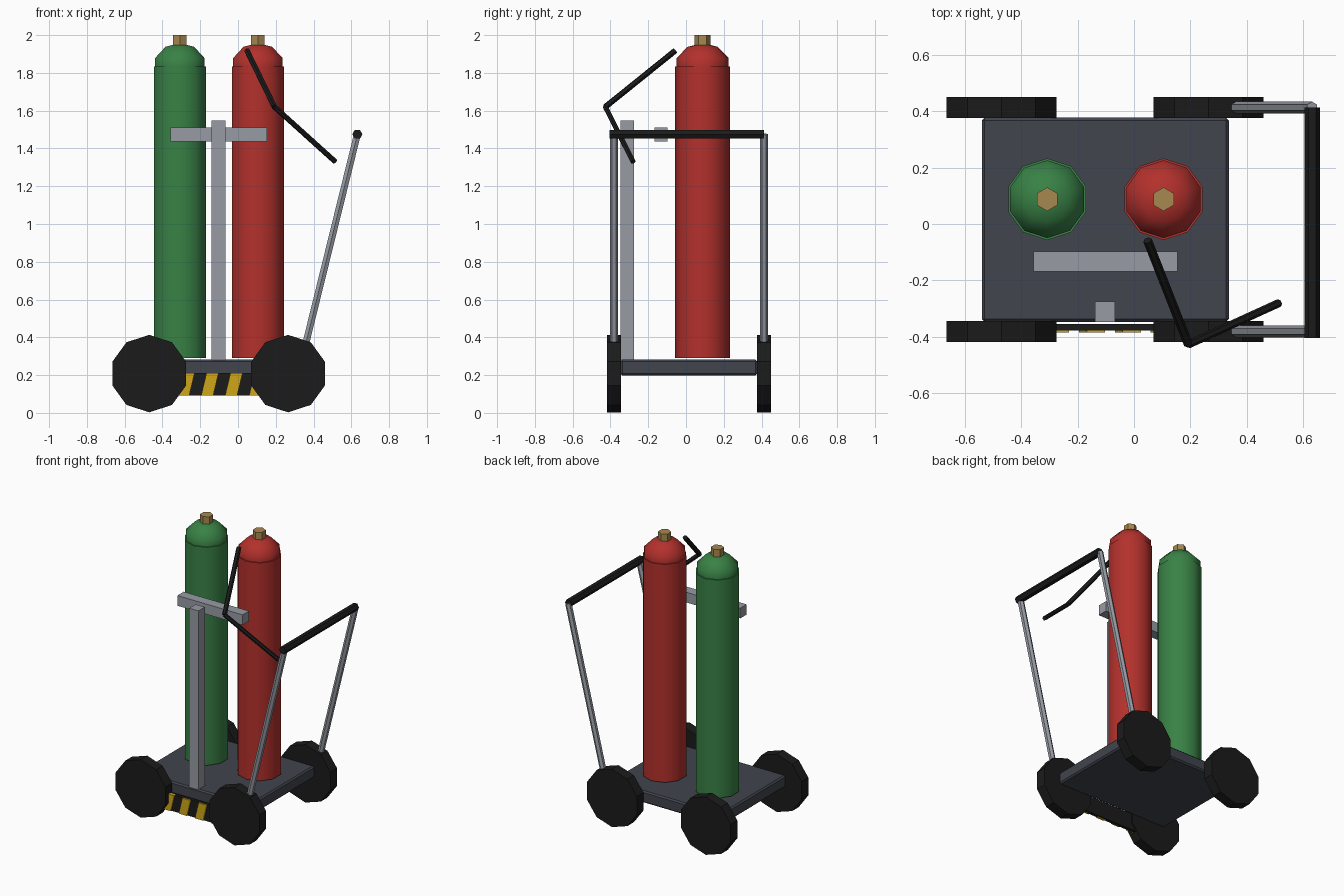
import bpy, bmesh, math
from mathutils import Vector, Matrix

if "Cube" in bpy.data.objects:
    bpy.data.objects.remove(bpy.data.objects["Cube"])


def material(name, rgb):
    m = bpy.data.materials.new(name)
    m.diffuse_color = (*rgb, 1)
    m.use_nodes = True
    m.node_tree.nodes["Principled BSDF"].inputs["Base Color"].default_value = m.diffuse_color
    return m


BLACK = material("rubber", (0.011, 0.011, 0.011))
DECK = material("dark_paint", (0.052, 0.058, 0.075))
STEEL = material("steel", (0.31, 0.33, 0.37))
GREEN = material("green_paint", (0.04, 0.22, 0.06))
RED = material("red_paint", (0.45, 0.03, 0.025))
BRASS = material("brass", (0.39, 0.25, 0.08))
YELLOW = material("yellow_paint", (0.62, 0.38, 0.01))


def finish(name, bm, mat, smooth=None):
    bmesh.ops.recalc_face_normals(bm, faces=bm.faces)
    me = bpy.data.meshes.new(name)
    bm.to_mesh(me)
    bm.free()
    ob = bpy.data.objects.new(name, me)
    bpy.context.collection.objects.link(ob)
    me.materials.append(mat)
    if smooth:
        me.shade_smooth()
        me.set_sharp_from_angle(angle=math.radians(smooth))
    return ob


def lathe(name, profile, sides, matrix, mat, start=90, smooth=None):
    """Revolve (radius, height) points about local z; ends are capped."""
    bm = bmesh.new()
    rings = []
    for r, z in profile:
        angles = [math.radians(start) + 2 * math.pi * i / sides for i in range(sides)]
        rings.append([bm.verts.new((r * math.cos(a), r * math.sin(a), z)) for a in angles])
    for a, b in zip(rings, rings[1:]):
        for i in range(sides):
            j = (i + 1) % sides
            bm.faces.new((a[i], a[j], b[j], b[i]))
    bm.faces.new(rings[0][::-1])
    bm.faces.new(rings[-1])
    bm.transform(matrix)
    return finish(name, bm, mat, smooth)


def rod(name, p, q, r, mat, sides=6, start=0, smooth=None):
    p, q = Vector(p), Vector(q)
    d = q - p
    m = Matrix.Translation(p) @ d.to_track_quat('Z', 'Y').to_matrix().to_4x4()
    return lathe(name, [(r, 0), (r, d.length)], sides, m, mat, start, smooth)


def box(name, lo, hi, mat, bevel=0, lean=0):
    """Box between two corners; lean shifts the top in x."""
    bm = bmesh.new()
    bmesh.ops.create_cube(bm, size=1)
    for v in bm.verts:
        top = v.co.z > 0
        v.co = [hi[k] if v.co[k] > 0 else lo[k] for k in range(3)]
        if top:
            v.co.x += lean
    if bevel:
        bmesh.ops.bevel(bm, geom=bm.edges[:], offset=bevel, segments=1, affect='EDGES')
    return finish(name, bm, mat)


# Deck, post and crossbar
box("deck", (-0.54, -0.347, 0.198), (0.337, 0.377, 0.282), DECK, bevel=0.01)
box("post", (-0.139, -0.347, 0.28), (-0.067, -0.275, 1.547), STEEL)
box("crossbar", (-0.357, -0.168, 1.438), (0.154, -0.097, 1.51), STEEL)

# Hazard bumper with slanted stripes
box("bumper", (-0.36, -0.377, 0.093), (0.16, -0.354, 0.21), BLACK)
for i in range(4):
    x = -0.322 + 0.127 * i
    box(f"bumper_stripe_{i + 1}", (x, -0.385, 0.093), (x + 0.064, -0.364, 0.21), YELLOW, lean=0.028)

# Wheels and handle uprights on both sides
for side, y in (("front", -0.381), ("back", 0.413)):
    for end, x in (("left", -0.47), ("right", 0.265)):
        rod(f"{side}_{end}_wheel", (x, y - 0.037, 0.208), (x, y + 0.037, 0.208), 0.205, BLACK, 10, 90)
    rod(f"{side}_handle_upright", (0.33, y, 0.25), (0.632, y, 1.475), 0.021, STEEL)
rod("handle_grip", (0.632, -0.405, 1.475), (0.632, 0.413, 1.475), 0.027, BLACK)

# Gas cylinders with domed shoulders and hexagonal valves
TANK = [(0.145, 0.29), (0.145, 1.833), (0.138, 1.833), (0.138, 1.878), (0.08, 1.938), (0.02, 1.953)]
for name, x, mat in (("green", -0.308, GREEN), ("red", 0.105, RED)):
    at = Matrix.Translation((x, 0.088, 0))
    lathe(f"{name}_cylinder", TANK, 10, at, mat, smooth=47)
    lathe(f"{name}_valve", [(0.042, 1.92), (0.042, 2.0)], 6, at, BRASS)

# Hose and torch
start, bend, tip = (0.048, -0.058, 1.917), (0.193, -0.427, 1.62), (0.515, -0.28, 1.33)
rod("hose_upper", start, bend, 0.016, BLACK)
rod("hose_lower", bend, tip, 0.0145, BLACK)
